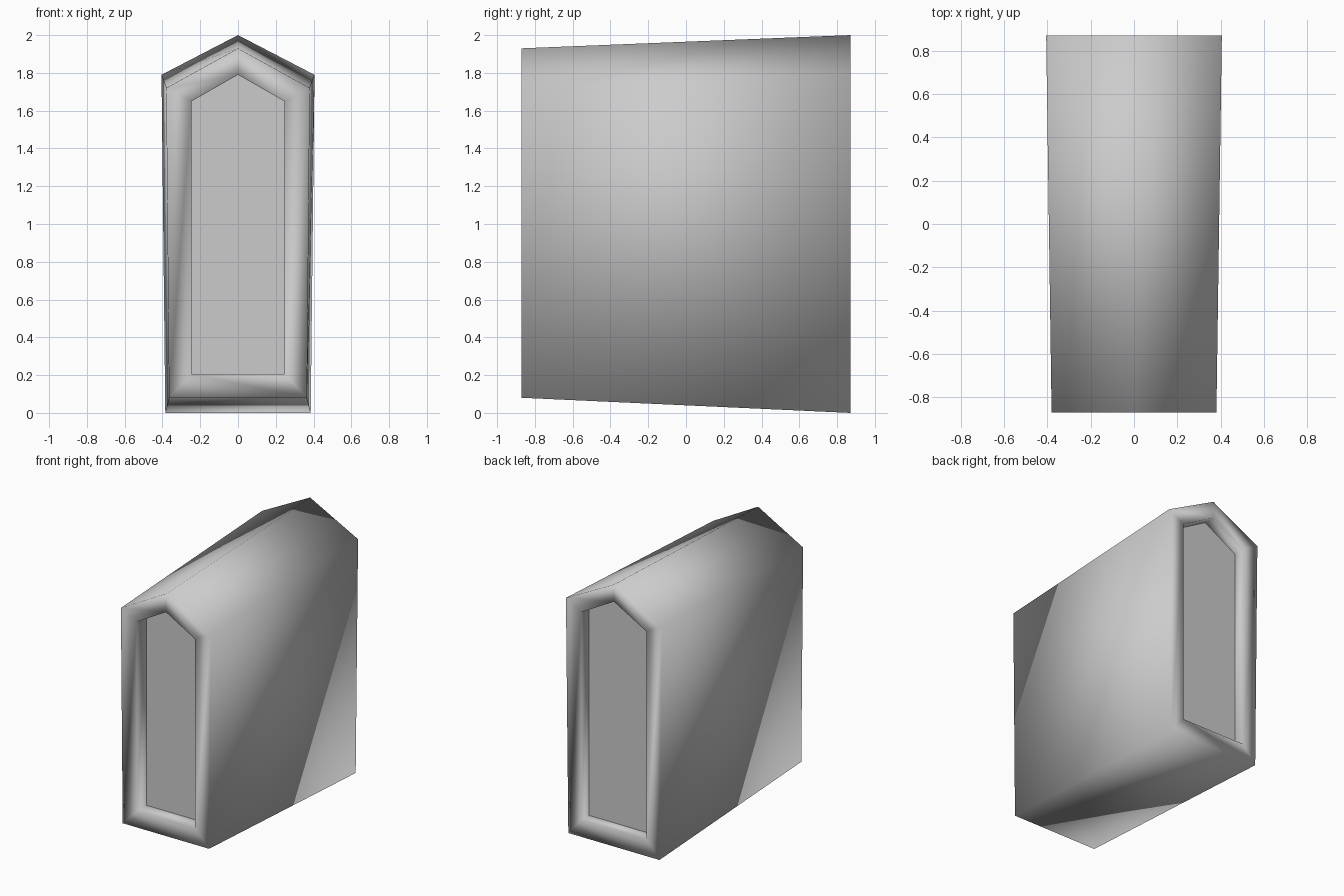
import bpy
import bmesh

cube = bpy.data.objects.get("Cube")
if cube:
    bpy.data.objects.remove(cube)

grey = bpy.data.materials.new("light grey")
grey.use_nodes = True
colour = (0.6, 0.6, 0.6, 1)
grey.diffuse_color = colour
grey.node_tree.nodes["Principled BSDF"].inputs["Base Color"].default_value = colour


def outline(y, foot, eave, bottom, eave_z, apex_z):
    """Gabled five-sided section at depth y."""
    return [(-foot, y, bottom), (foot, y, bottom), (eave, y, eave_z),
            (0, y, apex_z), (-eave, y, eave_z)]


def make_object(name, rings, smooth):
    """Bridge consecutive rings, or fill a single one."""
    bm = bmesh.new()
    loops = [[bm.verts.new(p) for p in ring] for ring in rings]
    if len(loops) == 1:
        bm.faces.new(loops[0])
    for a, b in zip(loops, loops[1:]):
        for i in range(len(a)):
            j = (i + 1) % len(a)
            bm.faces.new((a[i], a[j], b[j], b[i]))
    for face in bm.faces:
        face.smooth = smooth
    mesh = bpy.data.meshes.new(name)
    bm.to_mesh(mesh)
    bm.free()
    mesh.materials.append(grey)
    obj = bpy.data.objects.new(name, mesh)
    bpy.context.collection.objects.link(obj)
    return obj


# Sections of the two ends: outer edge, opening and recessed floor
END = 0.87
front_opening = (0.245, 0.245, 0.205, 1.65, 1.79)
back_opening = (0.275, 0.275, 0.13, 1.715, 1.87)
front_outer = outline(-END, 0.365, 0.38, 0.08, 1.72, 1.93)
back_outer = outline(END, 0.385, 0.405, 0, 1.79, 2)
front_floor = outline(-END + 0.115, *front_opening)
back_floor = outline(END - 0.09, *back_opening)

# Tapered shell with rims and recess walls, softly shaded throughout
make_object("shell", [front_floor, outline(-END, *front_opening), front_outer,
                      back_outer, outline(END, *back_opening), back_floor], True)

# Flat panels closing the recesses
make_object("front_panel", [front_floor], False)
make_object("back_panel", [back_floor[::-1]], False)
